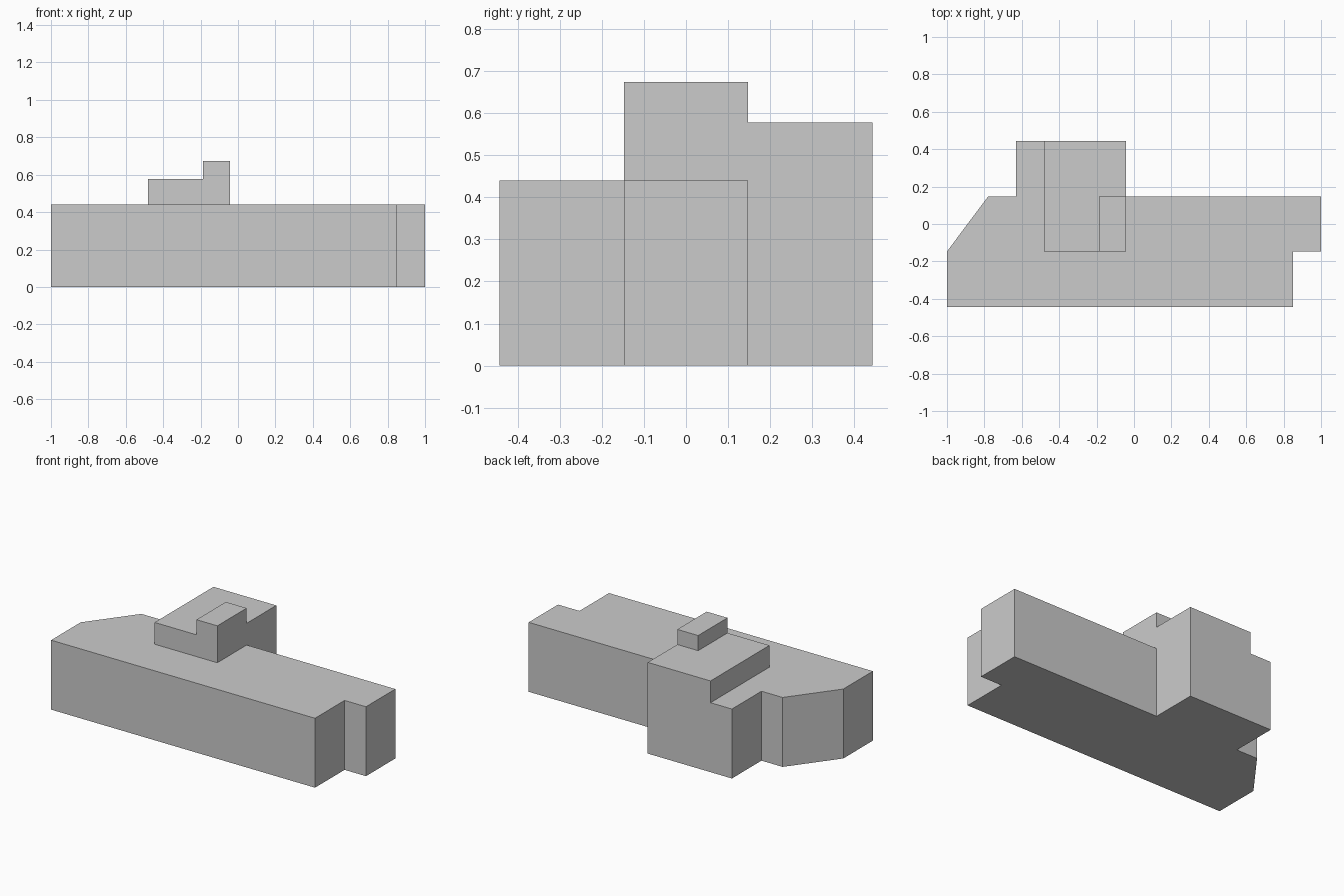
import bpy, bmesh

if "Cube" in bpy.data.objects:
    bpy.data.objects.remove(bpy.data.objects["Cube"])


def extrude_footprint(name, outline, z0, z1):
    """Closed prism from a counter-clockwise footprint."""
    bm = bmesh.new()
    base = bm.faces.new([bm.verts.new((x, y, z0)) for x, y in outline])
    top = bmesh.ops.extrude_face_region(bm, geom=[base], use_keep_orig=True)["geom"]
    verts = [g for g in top if isinstance(g, bmesh.types.BMVert)]
    bmesh.ops.translate(bm, verts=verts, vec=(0, 0, z1 - z0))
    bmesh.ops.recalc_face_normals(bm, faces=bm.faces)
    mesh = bpy.data.meshes.new(name)
    bm.to_mesh(mesh)
    bm.free()
    obj = bpy.data.objects.new(name, mesh)
    bpy.context.collection.objects.link(obj)
    return obj


def rect(x0, x1, y0, y1):
    return [(x0, y0), (x1, y0), (x1, y1), (x0, y1)]


ROOF, TIER, TOP = 0.44, 0.578, 0.674
FRONT, MID_FRONT, MID_BACK, BACK = -0.443, -0.147, 0.147, 0.443
WING_RIGHT = -0.042

# Main building with rear wing, chamfered left corner and notched right end
extrude_footprint("main_building", [
    (-1, FRONT), (0.85, FRONT), (0.85, MID_FRONT), (1, MID_FRONT),
    (1, MID_BACK), (WING_RIGHT, MID_BACK), (WING_RIGHT, BACK),
    (-0.632, BACK), (-0.632, MID_BACK), (-0.78, MID_BACK), (-1, MID_FRONT),
], 0, ROOF)

# Raised storey over the wing
extrude_footprint("upper_storey", rect(-0.482, WING_RIGHT, MID_FRONT, BACK), ROOF, TIER)

# Small rooftop block
extrude_footprint("rooftop_block", rect(-0.188, WING_RIGHT, MID_FRONT, MID_BACK), TIER, TOP)
